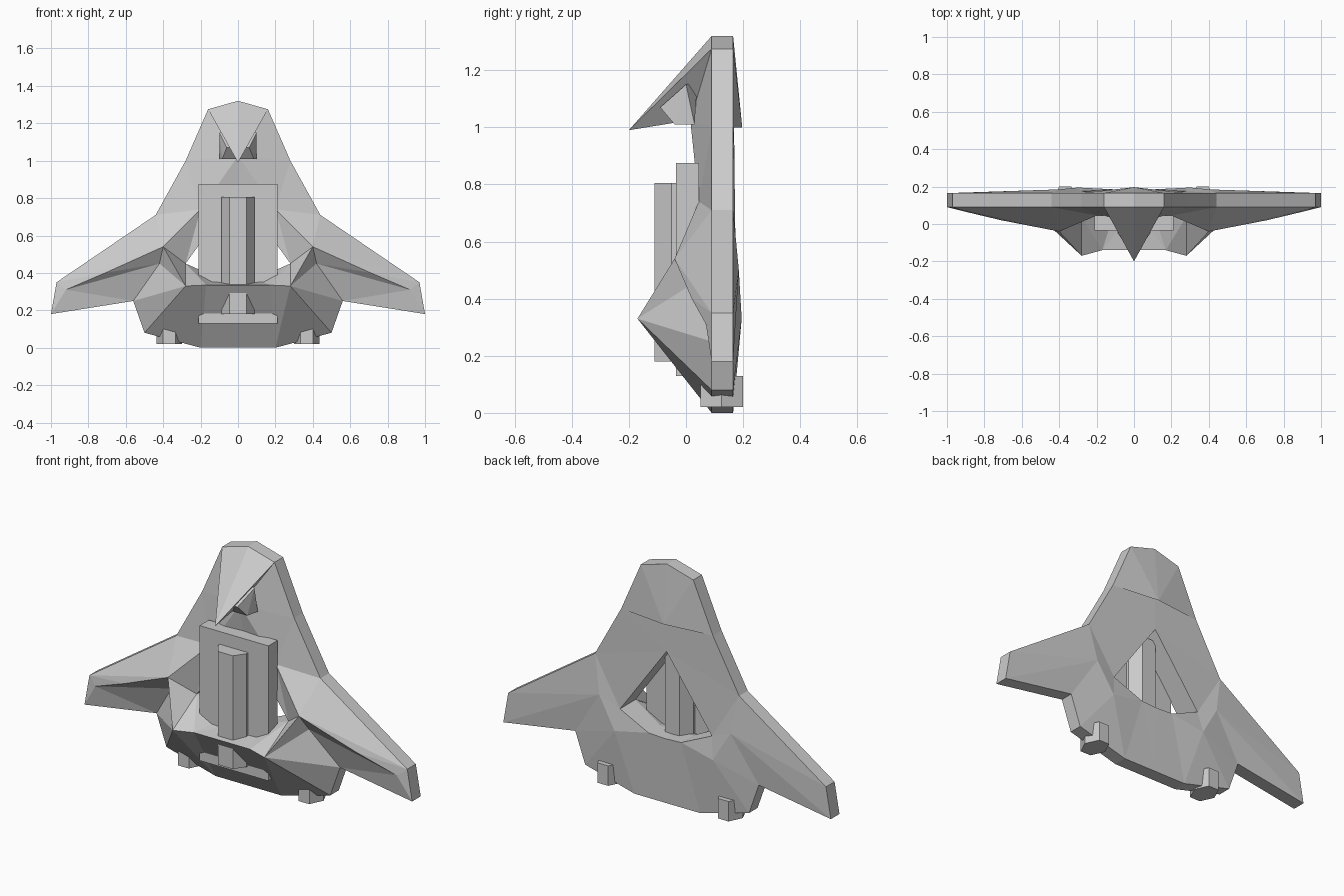
import bpy, bmesh

if "Cube" in bpy.data.objects:
    bpy.data.objects.remove(bpy.data.objects["Cube"])

def add_object(name, bm):
    bmesh.ops.recalc_face_normals(bm, faces=bm.faces)
    me = bpy.data.meshes.new(name)
    bm.to_mesh(me)
    bm.free()
    ob = bpy.data.objects.new(name, me)
    bpy.context.collection.objects.link(ob)
    return ob

def prism(name, section, z0, z1):
    """Vertical prism from an xy cross-section."""
    bm = bmesh.new()
    lo = [bm.verts.new((x, y, z0)) for x, y in section]
    hi = [bm.verts.new((x, y, z1)) for x, y in section]
    bm.faces.new(lo)
    bm.faces.new(hi)
    n = len(section)
    for i in range(n):
        j = (i + 1) % n
        bm.faces.new((lo[i], lo[j], hi[j], hi[i]))
    return add_object(name, bm)

# Hull outline (right half, x z); front rim R, back rim r
outline = [(0, 1.32), (.16, 1.275), (.28, 1.0), (.44, .71), (.97, .35),
           (1, .18), (.56, .25), (.5, .08), (.2, 0), (0, 0)]
P = {}
for i, (x, z) in enumerate(outline):
    P[f"R{i}"] = (x, .09, z)
    P[f"r{i}"] = (x, .165, z)

# Front relief points: nose tip, shoulders, wing ridge, engine peaks, lip
P.update(A=(0, -.2, .99), U=(0, .015, 1.025), S=(.2, .045, .74),
         K=(.4, -.04, .54), W=(.71, .02, .4), V=(.92, .07, .31),
         G=(.42, .02, .45), E=(.28, -.17, .33), M=(.17, -.14, .335),
         L=(0, -.14, .335))
# Back relief points
P.update(N=(0, .197, 1.0), n=(0, .168, 1.03), k=(.4, .185, .5), q=(.3, .195, .33))
# Hole loop, front (H) and back (h): x, front y, back y, z
hole = [(0, .045, .17, .84), (.28, .04, .175, .45),
        (.1, .08, .185, .37), (0, .08, .185, .365)]
for i, (x, yf, yb, z) in enumerate(hole):
    P[f"H{i}"] = (x, yf, z)
    P[f"h{i}"] = (x, yb, z)

# Each relief point is joined to the ring of points around it
fans = dict(A="R0 R1 U", U="R1 R2 S H0", S="R2 R3 K H1 H0",
            K="R3 R4 W G E H1", V="W R4 R5 R6 G W", E="G R6 R7 R8 M H1",
            M="R8 R9 L H3 H2 H1",
            N="r0 r1 r2 n", h0="n r2 r3 h1", k="h1 r3 r4 r5 r6 q h1",
            q="r6 r7 r8 h2 h1", h2="r8 r9 h3")
faces = []
for tip, ring in fans.items():
    ring = ring.split()
    faces += [(tip, a, b) for a, b in zip(ring, ring[1:])]
# Rim and hole walls
for f, b, n in (("R", "r", 9), ("H", "h", 3)):
    faces += [(f"{f}{i}", f"{f}{i+1}", f"{b}{i+1}", f"{b}{i}") for i in range(n)]

# Hull, built as two mirrored halves welded on x = 0
bm = bmesh.new()
for side in (1, -1):
    vs = {k: bm.verts.new((side * x, y, z)) for k, (x, y, z) in P.items()}
    for f in faces:
        bm.faces.new([vs[k] for k in f])
bmesh.ops.remove_doubles(bm, verts=bm.verts, dist=1e-4)
add_object("hull", bm)

# Cheeks under the nose
bm = bmesh.new()
for s in (1, -1):
    for x, y, z in [(.1, 0, 1.15), (.1, .03, 1.01), (.06, -.09, 1.07),
                    (.085, -.04, 1.01), (.03, .04, 1.16)]:
        bm.verts.new((s * x, y, z))
bmesh.ops.convex_hull(bm, input=bm.verts)
add_object("nose_cheeks", bm)

# Central plate and column
prism("center_plate", [(-.21, -.035), (.21, -.035), (.21, .045), (-.21, .045)], .13, .875)
half = [(.045, -.11), (.087, -.05), (.087, .06), (.045, .12)]
prism("center_column", half + [(-x, y) for x, y in reversed(half)], .18, .805)

# Six-sided thruster feet
foot = [(.3, .125), (.335, .05), (.4, .05), (.435, .125), (.4, .2), (.335, .2)]
for s, name in ((1, "right_thruster"), (-1, "left_thruster")):
    prism(name, [(s * x, y) for x, y in foot], .02, .13)
